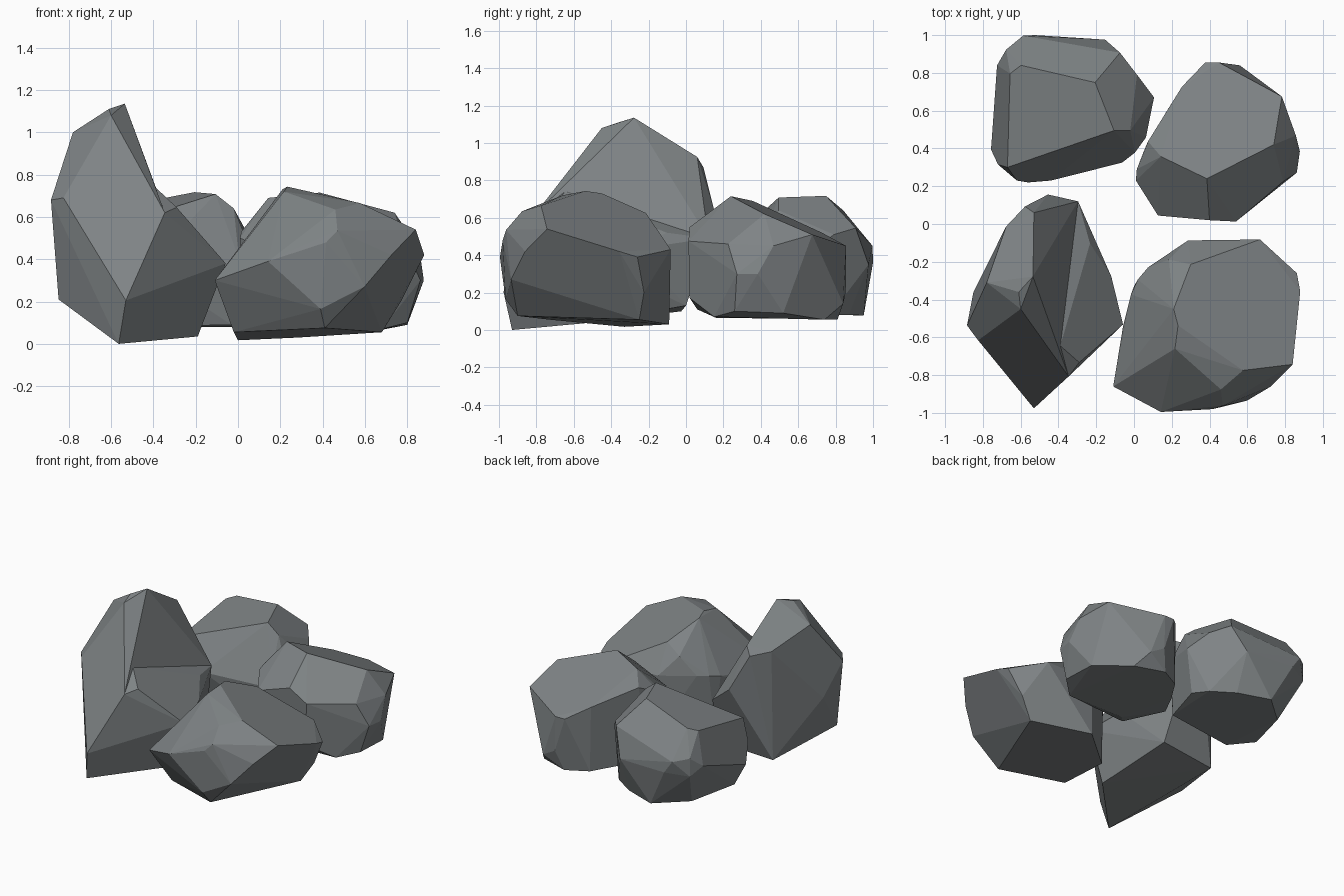
import bpy
import bmesh
import math

stone = bpy.data.materials.new("grey stone")
stone.diffuse_color = (0.21, 0.228, 0.235, 1)


def rock(name, corners):
    """Faceted boulder: convex hull of its corners, nearly flat facets merged."""
    bm = bmesh.new()
    for c in corners:
        bm.verts.new(c)
    bmesh.ops.convex_hull(bm, input=bm.verts)
    loose = [v for v in bm.verts if not v.link_faces]
    bmesh.ops.delete(bm, geom=loose, context='VERTS')
    bmesh.ops.dissolve_limit(bm, angle_limit=math.radians(5),
                             verts=bm.verts, edges=bm.edges)
    bmesh.ops.recalc_face_normals(bm, faces=bm.faces)
    me = bpy.data.meshes.new(name)
    bm.to_mesh(me)
    bm.free()
    me.materials.append(stone)
    ob = bpy.data.objects.new(name, me)
    bpy.context.collection.objects.link(ob)
    return ob


def merge(ob, other):
    """Union another solid into ob and remove the helper."""
    mod = ob.modifiers.new("union", 'BOOLEAN')
    mod.operation = 'UNION'
    mod.solver = 'EXACT'
    mod.object = other
    dg = bpy.context.evaluated_depsgraph_get()
    me = bpy.data.meshes.new_from_object(ob.evaluated_get(dg))
    ob.modifiers.clear()
    ob.data = me
    bpy.data.objects.remove(other)


# tall slab, front left: steep upper part and a slight shelf on its right side
base = [(-.53, -.976, .205), (-.564, -.93, .0), (-.848, -.52, .21),
        (-.68, -.025, .1), (-.346, -.807, .62), (-.39, -.645, .74),
        (-.296, .12, .49), (-.26, 0, .13)]
tall = rock("tall_rock", base + [
    # crest
    (-.535, -.278, 1.135), (-.61, -.36, 1.11), (-.60, -.45, 1.08), (-.78, -.31, 1.0),
    (-.53, .06, .925), (-.677, -.013, .89), (-.577, .093, .87),
    # left shoulder and back
    (-.884, -.537, .68), (-.825, -.616, .69), (-.85, -.36, .47), (-.455, .156, .62),
])
shelf = rock("tall_rock_shelf", base + [
    (-.29, -.733, .645), (-.233, -.103, .52),
    (-.12, -.278, .43), (-.058, -.532, .38), (-.19, -.55, .035),
])
merge(tall, shelf)

# broad rock, front right
rock("broad_rock", [
    # top
    (.233, -.537, .743), (.21, -.45, .73), (.217, -.66, .72), (.577, -.775, .665),
    (.46, -.876, .635), (.30, -.214, .625), (.185, -.188, .56), (.84, -.743, .54),
    # girdle
    (.47, -.962, .535), (.417, -.98, .48), (.142, -.995, .39), (-.11, -.86, .30),
    (-.058, -.542, .33), (-.016, -.373, .40), (.02, -.294, .42), (.074, -.23, .43),
    (.286, -.087, .43), (.667, -.082, .43), (.862, -.26, .39), (.88, -.357, .42),
    (.725, -.86, .42), (.598, -.935, .27),
    # base
    (.39, -.965, .165), (.41, -.90, .075), (.77, -.225, .2),
    (.68, -.25, .055), (.286, -.09, .03), (0, -.33, .017), (-.02, -.73, .055),
])

# wedge topped rock, back right
rock("wedge_rock", [
    # sloping top
    (.386, .24, .715), (.143, .357, .69), (.74, .42, .62), (.783, .675, .51),
    (.65, .75, .475), (.45, .855, .45), (.376, .854, .45), (.254, .727, .52),
    # girdle
    (.074, .437, .60), (.015, .29, .53), (.01, .23, .50), (.127, .045, .45),
    (.40, .02, .55), (.54, .013, .475), (.79, .225, .46), (.862, .272, .30),
    (.878, .384, .30), (.857, .468, .45), (.455, .854, .2), (.56, .84, .14),
    # base
    (.53, .02, .17), (.15, .06, .11), (.02, .27, .16), (.24, .16, .065),
    (.68, .15, .07), (.80, .26, .1), (.80, .52, .09), (.62, .74, .055),
    (.41, .81, .055), (.26, .73, .055), (.15, .56, .06), (.05, .38, .08),
])

# rounded rock, back left
rock("round_rock", [
    # top
    (-.206, .749, .717), (-.106, .495, .708), (-.598, .84, .64), (-.656, .796, .62),
    (-.67, .30, .53), (-.02, .495, .64),
    # girdle
    (-.074, .907, .545), (.016, .79, .51), (.106, .67, .41), (.063, .458, .43),
    (.005, .378, .40), (-.063, .325, .33), (-.44, .23, .36), (-.56, .22, .36),
    (-.62, .23, .40), (-.72, .315, .38), (-.757, .394, .25),
    (-.725, .84, .40), (-.677, .923, .47), (-.677, .923, .34), (-.587, .997, .45),
    (-.524, 1.0, .36), (-.153, .976, .35),
    # base
    (-.69, .43, .10), (-.54, .30, .08), (-.03, .36, .09), (.05, .65, .10),
    (0, .77, .08), (-.153, .87, .08), (-.38, .95, .078), (-.585, .77, .08),
])
